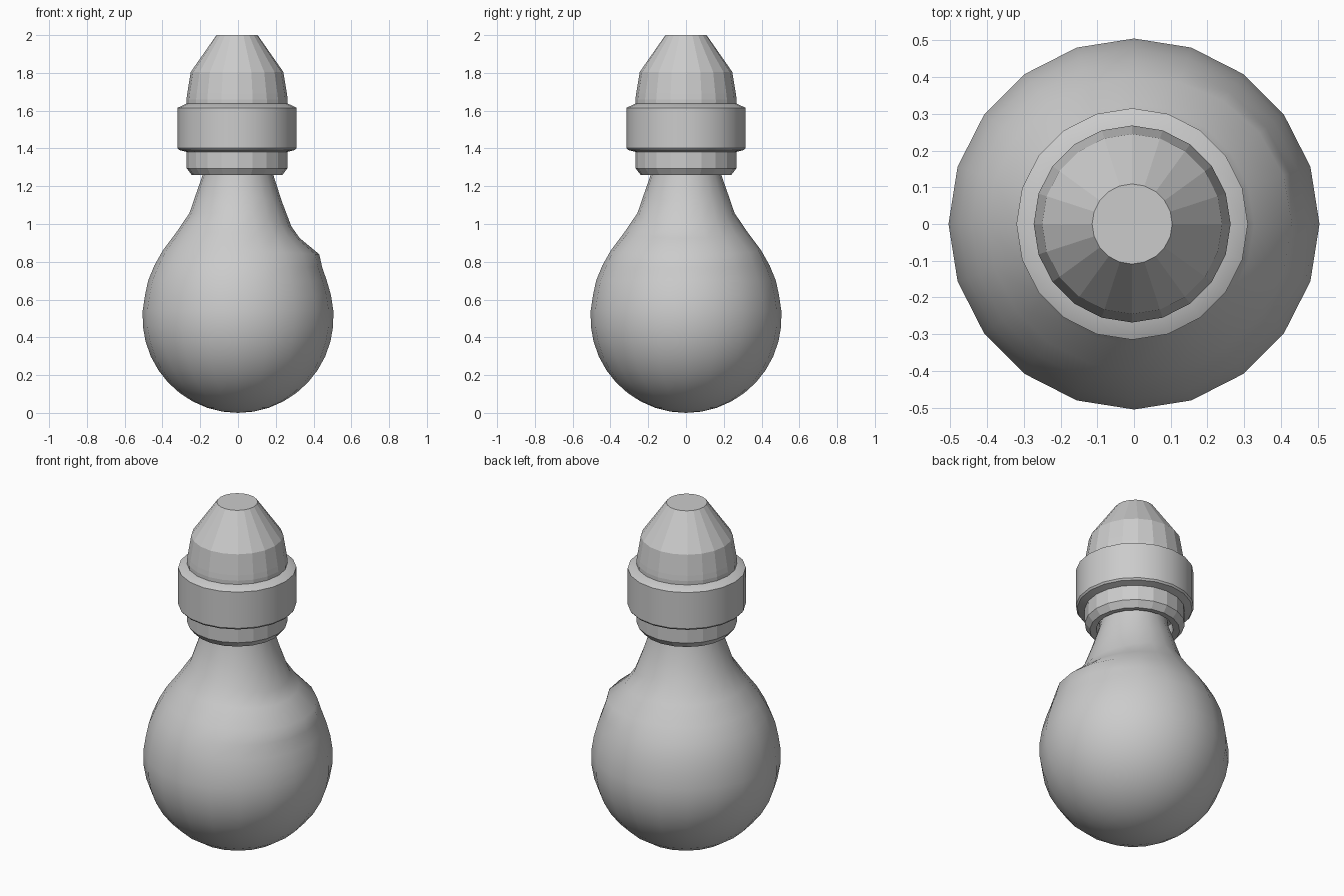
import bpy, bmesh, math

if "Cube" in bpy.data.objects:
    bpy.data.objects.remove(bpy.data.objects["Cube"])

SIDES = 20


def lathe(name, profile, cx=0.0, warp=None):
    """Revolve (radius, z) points around z; radius 0 makes a pole."""
    bm = bmesh.new()
    rings = []
    for i, (r, z) in enumerate(profile):
        if r == 0:
            rings.append([bm.verts.new((cx, 0, z))])
            continue
        ring = []
        for k in range(SIDES):
            a = 2 * math.pi * k / SIDES
            rr, zz = warp(i, r, z, a) if warp else (r, z)
            ring.append(bm.verts.new((cx + rr * math.cos(a), rr * math.sin(a), zz)))
        rings.append(ring)
    for lo, hi in zip(rings, rings[1:]):
        for k in range(SIDES):
            n = (k + 1) % SIDES
            quad = [lo[k % len(lo)], lo[n % len(lo)], hi[n % len(hi)], hi[k % len(hi)]]
            bm.faces.new(list(dict.fromkeys(quad)))
    if len(rings[-1]) > 1:
        bm.faces.new(rings[-1])
    bmesh.ops.recalc_face_normals(bm, faces=bm.faces)
    mesh = bpy.data.meshes.new(name)
    bm.to_mesh(mesh)
    bm.free()
    obj = bpy.data.objects.new(name, mesh)
    bpy.context.collection.objects.link(obj)
    return obj


def smooth(obj, degrees):
    bpy.ops.object.select_all(action='DESELECT')
    obj.select_set(True)
    bpy.context.view_layer.objects.active = obj
    bpy.ops.object.shade_smooth_by_angle(angle=math.radians(degrees))


# Glass bulb: round lower body flowing into a neck
R = 0.506
bulb_profile = [(0, 0.0)]
for j in range(1, 12):
    t = math.radians(-90 + j * 9.4)
    bulb_profile.append((R * math.cos(t), R + R * math.sin(t)))
first = len(bulb_profile)
bulb_profile += [(0.476, 0.70), (0.443, 0.78), (0.398, 0.86), (0.327, 0.955),
                 (0.257, 1.058), (0.222, 1.16), (0.187, 1.26), (0.175, 1.36)]

# Shoulder dent on the +x side, fading out around the bulb
dent = {first: (-0.006, 0.0), first + 1: (0.003, -0.01), first + 2: (0.032, -0.02),
        first + 3: (0.0, -0.03), first + 4: (0.026, -0.072), first + 5: (0.01, -0.04)}


def shoulder(i, r, z, a):
    dr, dz = dent.get(i, (0, 0))
    w = max(0.0, math.cos(a)) ** 1.3
    return r + dr * w, z + dz * w


smooth(lathe("glass_bulb", bulb_profile, warp=shoulder), 60)

# Socket cap: recessed rim, straight barrel, tapered faceted top
CX = -0.005
lathe("socket_cap", [(0, 1.34), (0.205, 1.34), (0.205, 1.265), (0.24, 1.26),
                     (0.267, 1.295), (0.268, 1.66), (0.264, 1.69), (0.245, 1.805),
                     (0.109, 2.0)], CX)

# Wide collar band around the cap
smooth(lathe("collar_band", [(0.26, 1.38), (0.307, 1.392), (0.315, 1.402),
                             (0.315, 1.615), (0.268, 1.638), (0.25, 1.638)], CX), 30)
